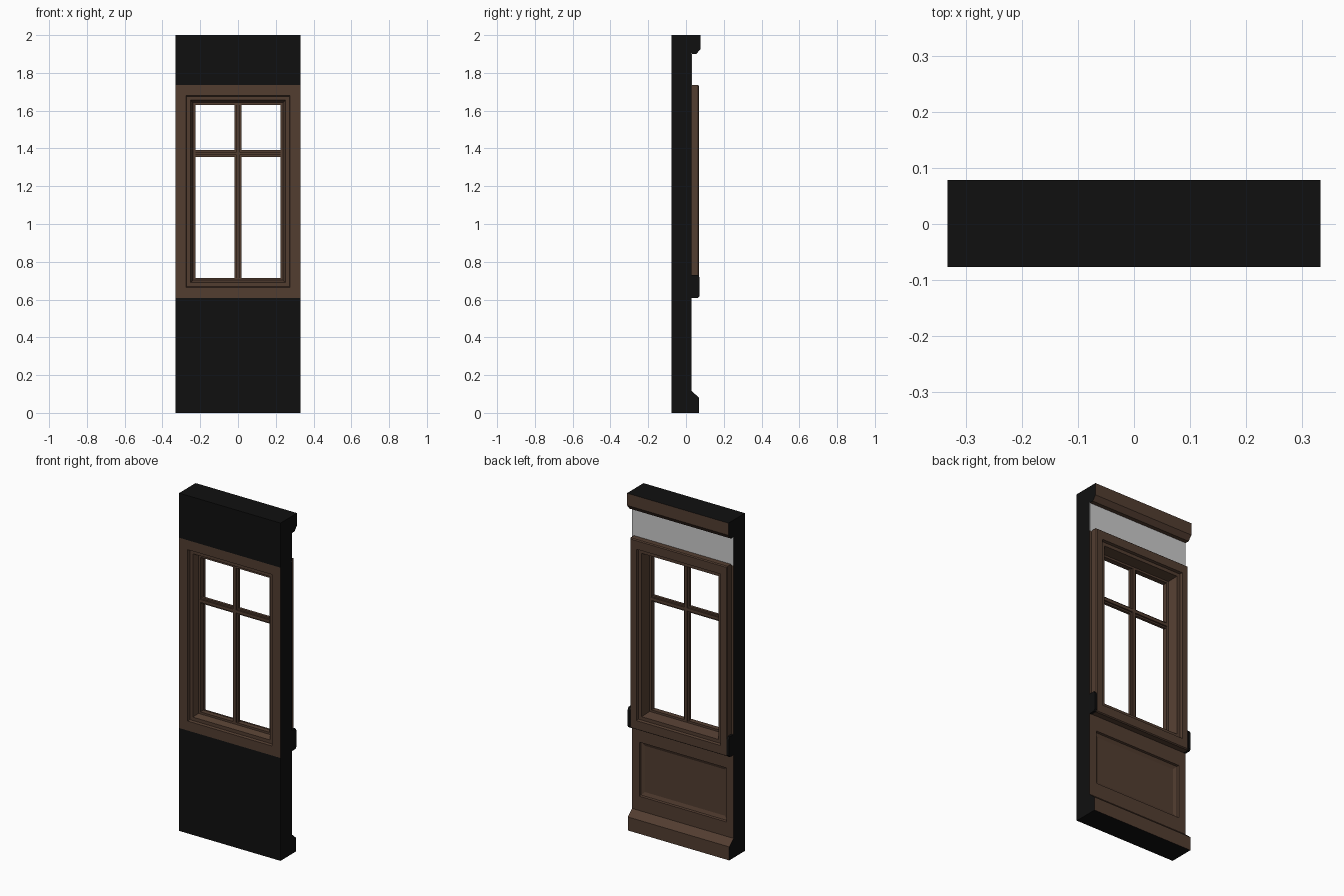
import bpy, bmesh

if "Cube" in bpy.data.objects:
    bpy.data.objects.remove(bpy.data.objects["Cube"])

def material(name, rgb):
    m = bpy.data.materials.new(name)
    m.diffuse_color = (*rgb, 1)
    m.use_nodes = True
    m.node_tree.nodes["Principled BSDF"].inputs["Base Color"].default_value = m.diffuse_color
    return m

BLACK = material("black_edge", (0.005, 0.005, 0.005))
WOOD = material("dark_wood", (0.085, 0.047, 0.03))
W, FRONT, BACK = 0.332, -0.077, 0.03

def finish(name, bm, mats):
    bmesh.ops.recalc_face_normals(bm, faces=bm.faces)
    me = bpy.data.meshes.new(name)
    bm.to_mesh(me)
    bm.free()
    for m in mats:
        me.materials.append(m)
    ob = bpy.data.objects.new(name, me)
    bpy.context.collection.objects.link(ob)
    return ob

def rings(name, loops, black, closed=False, cap=False):
    """Skin nested rectangles (half width, z low, z high, y); 'black' lists dark segments."""
    bm = bmesh.new()
    vs = [[bm.verts.new((x, y, z)) for x, z in ((-h, a), (h, a), (h, b), (-h, b))]
          for h, a, b, y in loops]
    n = len(vs)
    for i in range(n if closed else n - 1):
        p, q = vs[i], vs[(i + 1) % n]
        for k in range(4):
            f = bm.faces.new((p[k], p[(k + 1) % 4], q[(k + 1) % 4], q[k]))
            f.material_index = 1 if i in black else 0
    if cap:
        bm.faces.new(vs[-1])
    return finish(name, bm, (WOOD, BLACK))

def prism(name, profile, x0, x1, black=()):
    """Extrude a (y, z) profile along x, with black ends."""
    bm = bmesh.new()
    a = [bm.verts.new((x0, y, z)) for y, z in profile]
    b = [bm.verts.new((x1, y, z)) for y, z in profile]
    n = len(profile)
    for i in range(n):
        j = (i + 1) % n
        f = bm.faces.new((a[i], a[j], b[j], b[i]))
        f.material_index = 1 if i in black else 0
    for cap in (a, b):
        bm.faces.new(cap).material_index = 1
    return finish(name, bm, (WOOD, BLACK))

def rect(y0, y1, z0, z1):
    return [(y0, z0), (y1, z0), (y1, z1), (y0, z1)]

# Solid wall above and below the window
prism("wall_lower", rect(FRONT, 0.0, 0, 0.609), -W, W, range(4))
prism("wall_upper", rect(FRONT, BACK, 1.736, 2), -W, W, range(4))

# Plain plaster strip on the back, above the window
plaster = prism("plaster_strip", rect(0.028, 0.031, 1.73, 1.905), -W, W)
plaster.data.materials.clear()

# Window frame: moulded section swept round the opening
section = [(.106, FRONT), (.05, FRONT), (.046, -.062), (.026, -.062), (.012, -.03), (0, -.03),
           (0, 0), (.012, 0), (.026, .055), (.046, .055), (.05, .07), (.1, .07),
           (.105, .064), (.105, BACK), (.106, BACK)]
loops = []
for i, (d, y) in enumerate(section):
    hx = 0.226 + d
    if i in (11, 12, 13):
        hx -= 0.013
    loops.append((hx, 0.715 - d, 1.63 + d, y))
rings("window_frame", loops, {len(section) - 1}, closed=True)

# Sill ends projecting past the frame on the back
for s in (-1, 1):
    prism("sill_end", [(BACK, .609), (.064, .609), (.072, .62), (.072, .715), (.064, .73), (BACK, .73)],
          s * 0.317, s * W, range(6))

# Glazing bars with chamfered edges
def glazing_bar(name, upright, centre, lo, hi):
    bm = bmesh.new()
    w, c, y0, y1 = 0.018, 0.009, -0.032, 0.002
    sec = [(-w, y0 + c), (-c, y0 + c), (-c, y0), (c, y0), (c, y0 + c), (w, y0 + c),
           (w, y1 - c), (c, y1 - c), (c, y1), (-c, y1), (-c, y1 - c), (-w, y1 - c)]
    ends = []
    for t in (lo, hi):
        ends.append([bm.verts.new((centre + u, y, t) if upright else (t, y, centre + u)) for u, y in sec])
    for i in range(len(sec)):
        j = (i + 1) % len(sec)
        bm.faces.new((ends[0][i], ends[0][j], ends[1][j], ends[1][i]))
    for e in ends:
        bm.faces.new(e)
    finish(name, bm, (WOOD,))

glazing_bar("glazing_bar_upright", True, 0.0, 0.71, 1.635)
glazing_bar("glazing_bar_cross", False, 1.373, -0.23, 0.23)

# Recessed panel under the window on the back
rings("lower_panel", [(W, 0, .609, 0), (W, 0, .609, BACK), (.285, .2, .52, BACK),
                      (.282, .203, .517, .018), (.262, .223, .497, .01)], {0}, cap=True)

# Skirting and cornice on the back
prism("skirting", [(BACK, 0), (.07, 0), (.07, .08), (BACK, .115)], -W, W, {0, 3})
prism("cornice", [(BACK, 1.9), (.055, 1.9), (.078, 1.928), (.078, 2), (BACK, 2)], -W, W, {3, 4})
